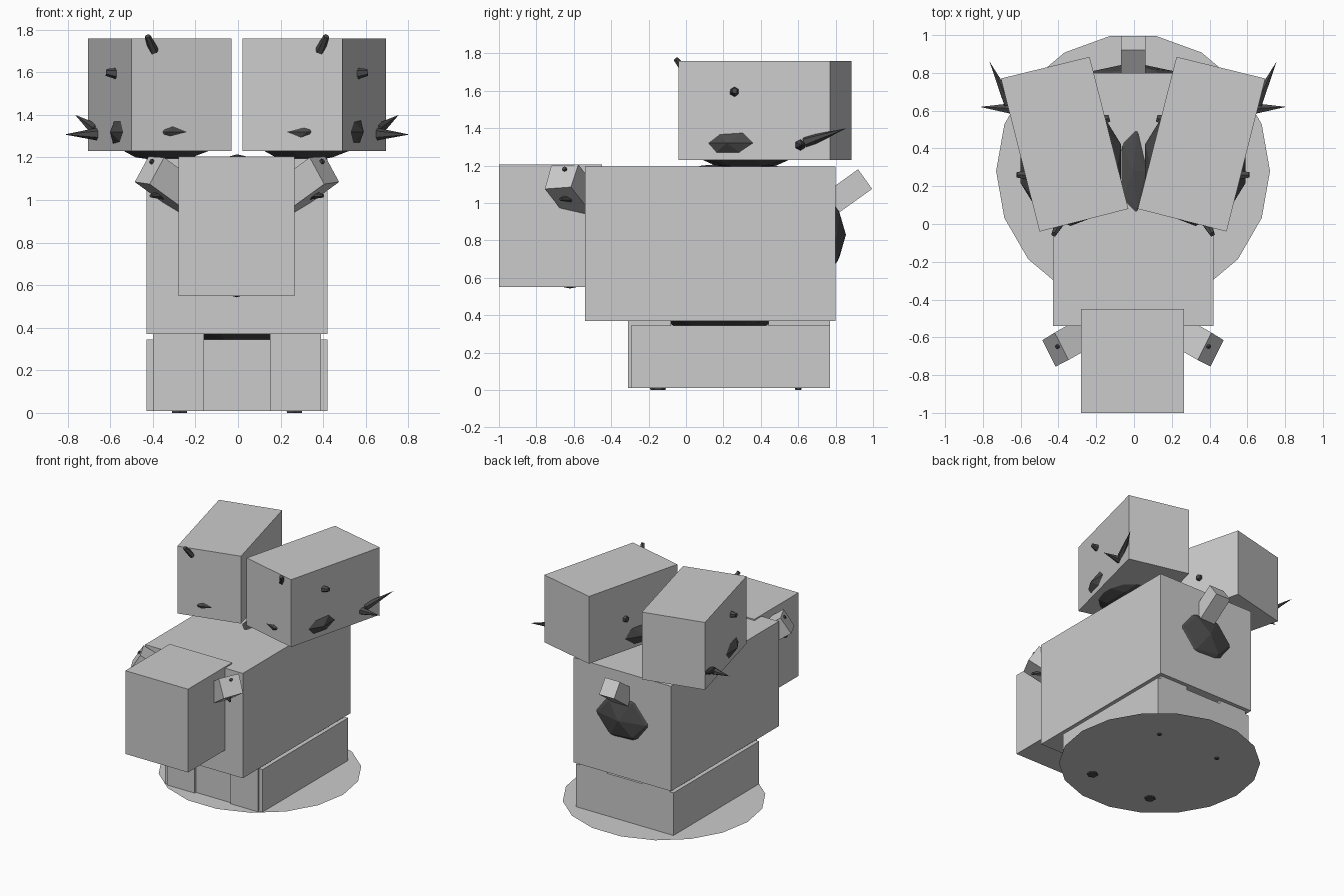
import bpy, bmesh, math
from mathutils import Vector, Matrix

if "Cube" in bpy.data.objects:
    bpy.data.objects.remove(bpy.data.objects["Cube"])


def material(name, value):
    m = bpy.data.materials.new(name)
    m.diffuse_color = (value, value, value, 1)
    m.use_nodes = True
    m.node_tree.nodes["Principled BSDF"].inputs["Base Color"].default_value = m.diffuse_color
    return m


LIGHT = material("light grey", 0.6)
DARK = material("dark grey", 0.07)


def finish(name, bm, mat):
    bmesh.ops.recalc_face_normals(bm, faces=bm.faces)
    me = bpy.data.meshes.new(name)
    bm.to_mesh(me)
    bm.free()
    me.materials.append(mat)
    ob = bpy.data.objects.new(name, me)
    bpy.context.collection.objects.link(ob)
    return ob


def box(name, lo, hi):
    lo, hi = Vector(lo), Vector(hi)
    bm = bmesh.new()
    bmesh.ops.create_cube(bm, size=1, matrix=Matrix.Translation((lo + hi) / 2)
                          @ Matrix.Diagonal((hi - lo).to_4d()))
    return finish(name, bm, LIGHT)


def prism(name, base, along):
    """Sweep a four-cornered face along a vector."""
    bm = bmesh.new()
    face = bm.faces.new([bm.verts.new(p) for p in base])
    out = bmesh.ops.extrude_face_region(bm, geom=[face], use_keep_orig=True)
    bmesh.ops.translate(bm, vec=along,
                        verts=[g for g in out["geom"] if isinstance(g, bmesh.types.BMVert)])
    return finish(name, bm, LIGHT)


def bulge(name, centre, radii, detail=2):
    bm = bmesh.new()
    bmesh.ops.create_icosphere(bm, subdivisions=detail, radius=1,
                               matrix=Matrix.Translation(centre) @ Matrix.Diagonal((*radii, 1)))
    return finish(name, bm, DARK)


def thorn(name, start, tip, r1, r2=0.0):
    start, tip = Vector(start), Vector(tip)
    d = tip - start
    bm = bmesh.new()
    bmesh.ops.create_cone(bm, cap_ends=True, segments=6, radius1=r1, radius2=r2, depth=d.length,
                          matrix=Matrix.Translation((start + tip) / 2)
                          @ d.to_track_quat('Z', 'Y').to_matrix().to_4x4())
    return finish(name, bm, DARK)


CX = -0.005  # symmetry plane

# Round ground plate, one sheet thick
bm = bmesh.new()
bmesh.ops.create_circle(bm, cap_ends=True, segments=18, radius=0.725,
                        matrix=Matrix.Translation((CX, 0.28, 0.008)) @ Matrix.Rotation(math.pi / 2, 4, 'Z'))
finish("base_plate", bm, LIGHT)

# Torso, head and lower block
box("torso", (-0.43, -0.54, 0.37), (0.42, 0.80, 1.195))
box("head", (-0.28, -1.0, 0.55), (0.265, -0.45, 1.205))
box("lower_block", (-0.43, -0.295, 0.01), (0.42, 0.77, 0.345))

# Tail stub tilted upward
prism("tail", [(-0.07, 0.92, 1.18), (0.06, 0.92, 1.18), (0.06, 0.995, 1.075), (-0.07, 0.995, 1.075)],
      (0, -0.243, -0.174))

# Dark inner body showing through the blocks
bulge("rump", (CX, 0.62, 0.83), (0.36, 0.235, 0.27))
bulge("spine", (CX, 0.28, 1.115), (0.125, 0.39, 0.1))
bulge("belly", (CX, 0.18, 0.55), (0.38, 0.5, 0.24))
bulge("chin", (CX, -0.62, 0.62), (0.08, 0.12, 0.077))

# Parts mirrored left and right
for side, s in (("left", -1), ("right", 1)):
    def P(x, y, z):
        return (CX + s * x, y, z)

    # Legs and feet
    for end, y0, y1 in (("front", -0.31, -0.08), ("back", 0.44, 0.77)):
        a, b = sorted((CX + s * 0.155, CX + s * 0.395))
        box(f"{end}_leg_{side}", (a, y0, 0.01), (b, y1, 0.37))
    thorn(f"front_foot_{side}", P(0.27, -0.15, 0.1), P(0.27, -0.15, 0), 0.06, 0.04)
    thorn(f"back_foot_{side}", P(0.27, 0.6, 0.1), P(0.27, 0.6, 0), 0.05, 0.015)

    # Short arms pointing out, forward and up
    prism(f"arm_{side}", [P(0.48, -0.615, 1.085), P(0.41, -0.755, 1.075),
                          P(0.342, -0.72, 1.2), P(0.415, -0.575, 1.205)], (-s * 0.22, 0.125, -0.16))
    thorn(f"arm_claw_upper_{side}", P(0.35, -0.62, 1.14), P(0.405, -0.652, 1.185), 0.015, 0.012)
    thorn(f"arm_claw_lower_{side}", P(0.33, -0.6, 1.03), P(0.405, -0.672, 1.02), 0.03, 0.008)

    # Large splayed back blocks
    prism(f"wing_{side}", [P(0.23, 0.885, 1.23), P(0.70, 0.77, 1.23),
                           P(0.495, -0.04, 1.23), P(0.025, 0.08, 1.23)], (0, 0, 0.53))
    bulge(f"wing_root_{side}", P(0.33, 0.32, 1.32), (0.28, 0.33, 0.14))

    # Thorns poking out of the back blocks
    thorn(f"thorn_outer_{side}", P(0.62, 0.61, 1.31), P(0.81, 0.62, 1.308), 0.037)
    thorn(f"thorn_rear_{side}", P(0.655, 0.64, 1.325), P(0.76, 0.86, 1.4), 0.033)
    thorn(f"thorn_side_{side}", P(0.53, 0.26, 1.59), P(0.615, 0.26, 1.6), 0.035, 0.016)
    thorn(f"thorn_front_{side}", P(0.39, 0.0, 1.70), P(0.42, -0.055, 1.77), 0.024, 0.014)
    thorn(f"thorn_inner_{side}", P(0.20, 0.54, 1.48), P(0.125, 0.56, 1.48), 0.04, 0.02)
